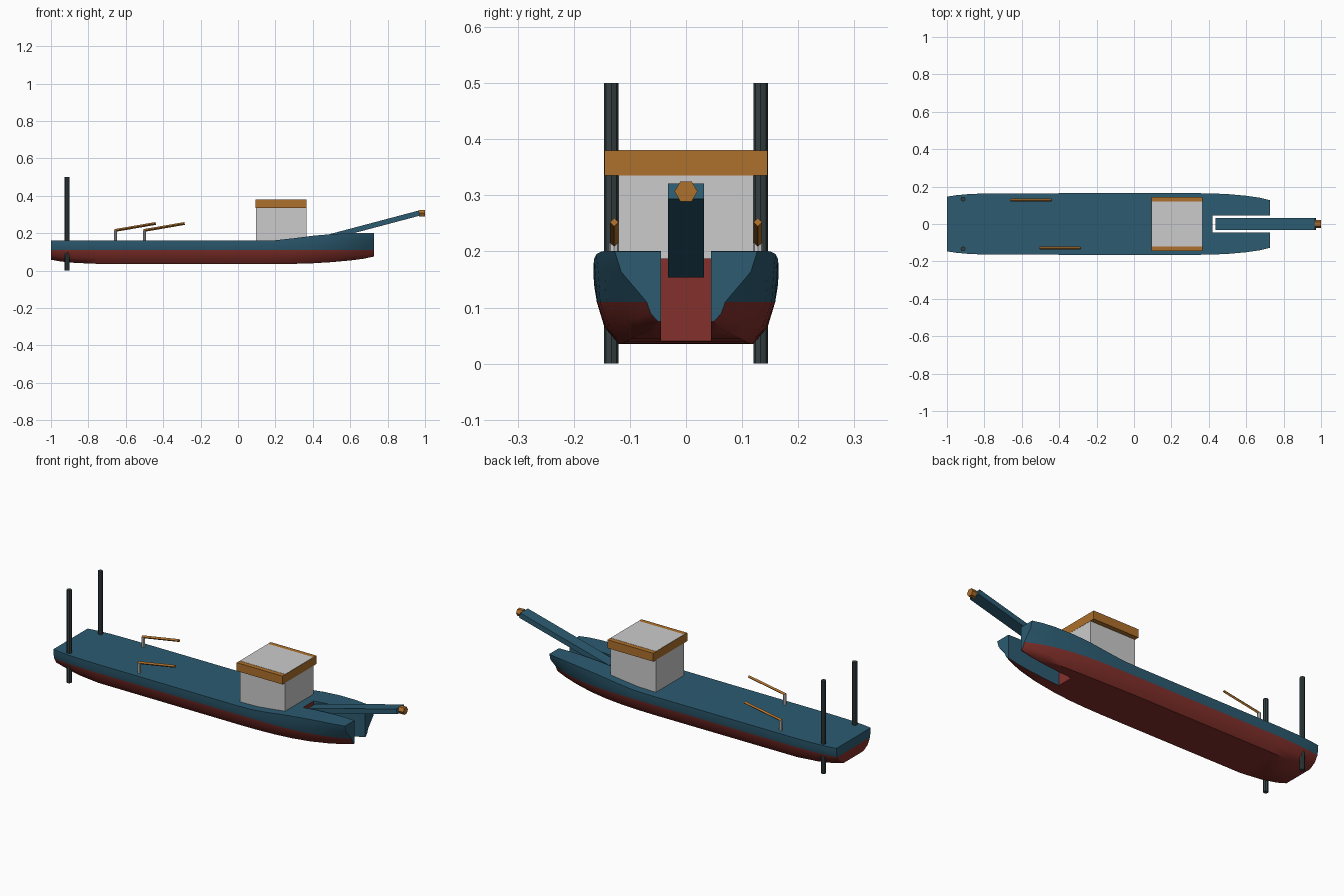
import bpy, bmesh, math
from mathutils import Vector

if "Cube" in bpy.data.objects:
    bpy.data.objects.remove(bpy.data.objects["Cube"])


def material(name, rgb):
    m = bpy.data.materials.new(name)
    m.diffuse_color = (*rgb, 1)
    m.use_nodes = True
    m.node_tree.nodes["Principled BSDF"].inputs["Base Color"].default_value = m.diffuse_color
    return m


BLUE = material("blue_paint", (0.025, 0.105, 0.165))
RED = material("red_paint", (0.23, 0.03, 0.024))
ORANGE = material("orange_paint", (0.42, 0.16, 0.025))
DARK = material("dark_steel", (0.035, 0.05, 0.055))


def finish(name, bm, mats=()):
    bmesh.ops.recalc_face_normals(bm, faces=bm.faces)
    me = bpy.data.meshes.new(name)
    bm.to_mesh(me)
    bm.free()
    for m in mats:
        me.materials.append(m)
    ob = bpy.data.objects.new(name, me)
    bpy.context.collection.objects.link(ob)
    return ob


def box(name, lo, hi, mats=()):
    bm = bmesh.new()
    bmesh.ops.create_cube(bm, size=1)
    lo, hi = Vector(lo), Vector(hi)
    for v in bm.verts:
        v.co = (lo + hi) / 2 + v.co * (hi - lo)
    return finish(name, bm, mats)


def rod(name, a, b, radius, sides, mats=(), turn=0.0):
    a, b = Vector(a), Vector(b)
    bm = bmesh.new()
    bmesh.ops.create_cone(bm, cap_ends=True, segments=sides, radius1=radius,
                          radius2=radius, depth=(b - a).length)
    ob = finish(name, bm, mats)
    ob.location = (a + b) / 2
    q = (b - a).to_track_quat('Z', 'Y')
    ob.rotation_euler = (q.to_matrix() @ q.to_matrix().Rotation(turn, 3, 'Z')).to_euler()
    return ob


# Hull stations: x, deck height, deck half width, waterline half width,
# bottom half width, bottom height
WATERLINE = 0.11
STATIONS = [
    (-1.00, .160, .146, .140, .085, .058),
    (-.95, .160, .154, .148, .098, .049),
    (-.87, .160, .161, .155, .110, .041),
    (-.75, .160, .164, .159, .120, .036),
    (0.10, .160, .165, .159, .120, .035),
    (0.20, .162, .165, .159, .118, .035),
    (0.30, .173, .165, .158, .114, .036),
    (0.40, .186, .164, .153, .107, .039),
    (0.50, .195, .160, .142, .096, .045),
    (0.60, .200, .151, .120, .078, .054),
    (0.67, .201, .141, .097, .062, .063),
    (0.727, .200, .127, .070, .049, .075),
]
bm = bmesh.new()
rows = []
for x, zt, wt, ww, wb, zb in STATIONS:
    half = [(wb, zb), (wb * .35 + ww * .65, zb * .6 + WATERLINE * .4), (ww, WATERLINE),
            (ww * .2 + wt * .8, WATERLINE + (zt - WATERLINE) * .6), (wt, zt)]
    rows.append([[bm.verts.new((x, s * y, z)) for y, z in half] for s in (-1, 1)])


def face(mat, *verts):
    bm.faces.new(verts).material_index = mat


for p, q in zip(rows, rows[1:]):
    for side in (0, 1):
        for i in range(4):
            face(int(i < 2), p[side][i], q[side][i], q[side][i + 1], p[side][i + 1])
    for level, mat in ((0, 1), (4, 0)):
        face(mat, p[0][level], q[0][level], q[1][level], p[1][level])
for row, bow in ((rows[0], False), (rows[-1], True)):
    for i in range(4):
        face(int(i < 2 and not bow), row[0][i], row[1][i], row[1][i + 1], row[0][i + 1])
hull = finish("hull", bm, (BLUE, RED))

# Ladder well cut into the bow
well = box("well_cutter", (.42, -.045, -.1), (.9, .045, .4), (BLUE, RED))
well.hide_render = True
for p in well.data.polygons:
    p.material_index = int(p.normal.x < -.5)
cut = hull.modifiers.new("well", 'BOOLEAN')
cut.operation = 'DIFFERENCE'
cut.solver = 'EXACT'
cut.object = well
bpy.context.view_layer.objects.active = hull
hull.select_set(True)
bpy.ops.object.modifier_apply(modifier="well")
bpy.data.objects.remove(well)
bpy.ops.object.shade_smooth_by_angle(angle=math.radians(40))

# Deckhouse with roof band
box("deckhouse", (.095, -.12, .15), (.366, .12, .381))
box("roof_band", (.094, -.145, .335), (.367, .145, .380), (ORANGE,))

# Cutter ladder and cutter head
low, high = Vector((.44, 0, .167)), Vector((.97, 0, .3075))
ladder = box("cutter_ladder", (-(high - low).length / 2, -.032, -.014),
             ((high - low).length / 2, .032, .014), (BLUE,))
ladder.location = (low + high) / 2
ladder.rotation_euler.y = -math.atan2(high.z - low.z, high.x - low.x)
rod("cutter_head", (.968, 0, .307), (1.0, 0, .307), .0205, 6, (ORANGE,), math.pi / 6)

# Spud poles at the stern
for side, name in ((-1, "front"), (1, "back")):
    rod("spud_" + name, (-.914, side * .133, 0), (-.914, side * .133, .5), .013, 8, (DARK,))

# Deck cranes
for x, y, name in ((-.655, .128, "aft"), (-.5, -.128, "forward")):
    rod("crane_post_" + name, (x, y, .15), (x, y, .215), .009, 8)
    rod("crane_boom_" + name, (x - .005, y, .214), (x + .215, y, .252), .0075, 4, (ORANGE,))
